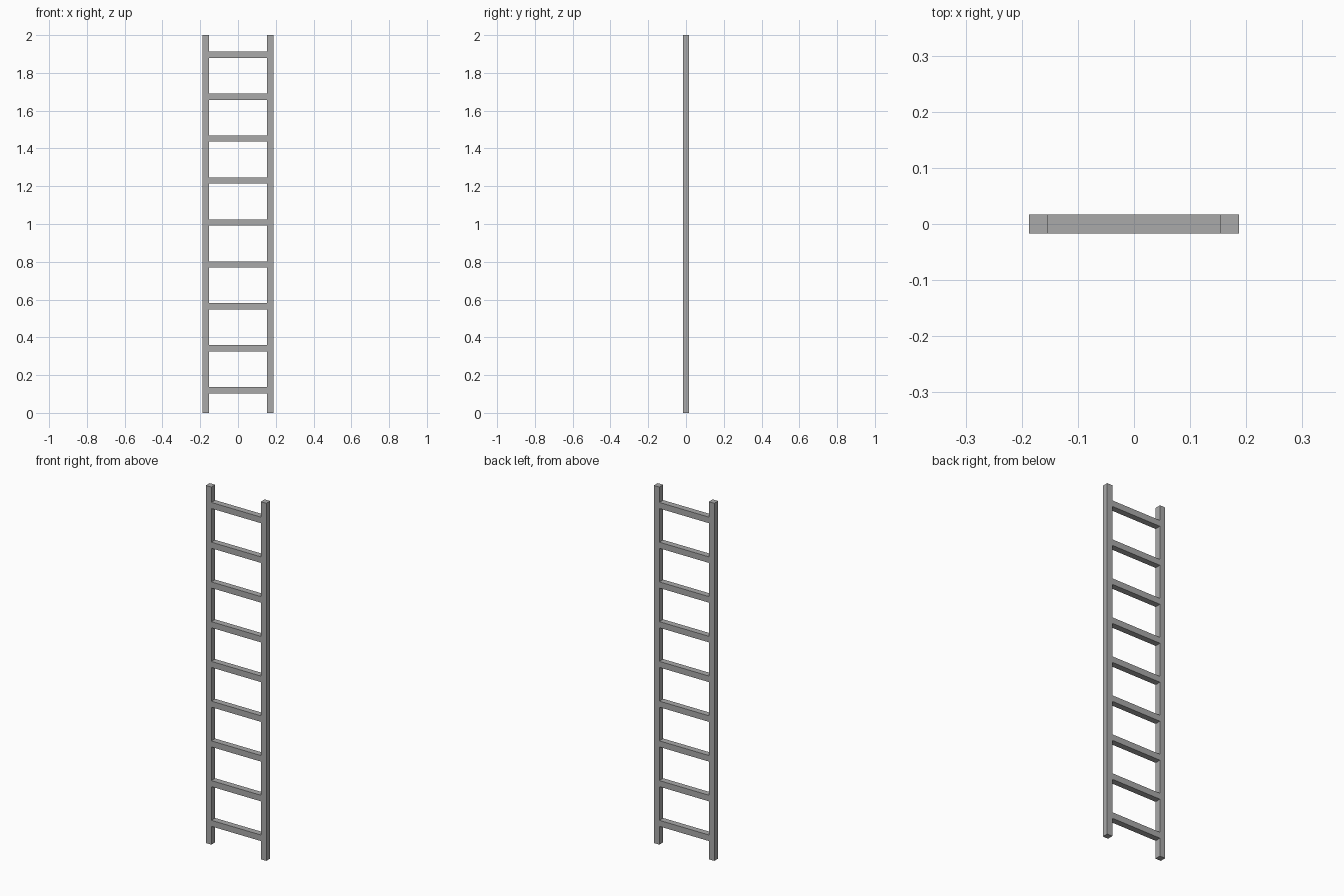
import bpy

if "Cube" in bpy.data.objects:
    bpy.data.objects.remove(bpy.data.objects["Cube"], do_unlink=True)

# Single grey metal colour
GREY = (0.4, 0.4, 0.4, 1.0)
metal = bpy.data.materials.new("grey_metal")
metal.use_nodes = True
metal.diffuse_color = GREY
metal.node_tree.nodes["Principled BSDF"].inputs["Base Color"].default_value = GREY

BAR = 0.034          # square bar thickness
HEIGHT = 2.0
OUTER = 0.187        # half of the overall width
RUNGS = 9
FIRST, LAST = 0.119, 1.897


def box(name, location, size):
    bpy.ops.mesh.primitive_cube_add(size=1, location=location)
    obj = bpy.context.object
    obj.name = name
    obj.scale = size
    bpy.ops.object.transform_apply(location=False, rotation=False, scale=True)
    obj.data.materials.append(metal)
    return obj


# Side rails
for side, sign in (("left", 1), ("right", -1)):
    box(f"{side}_rail", (sign * (OUTER - BAR / 2), 0, HEIGHT / 2), (BAR, BAR, HEIGHT))

# Evenly spaced rungs fitted between the rails
step = (LAST - FIRST) / (RUNGS - 1)
for i in range(RUNGS):
    box(f"rung_{i + 1}", (0, 0, FIRST + i * step), (2 * (OUTER - BAR), BAR, BAR))
